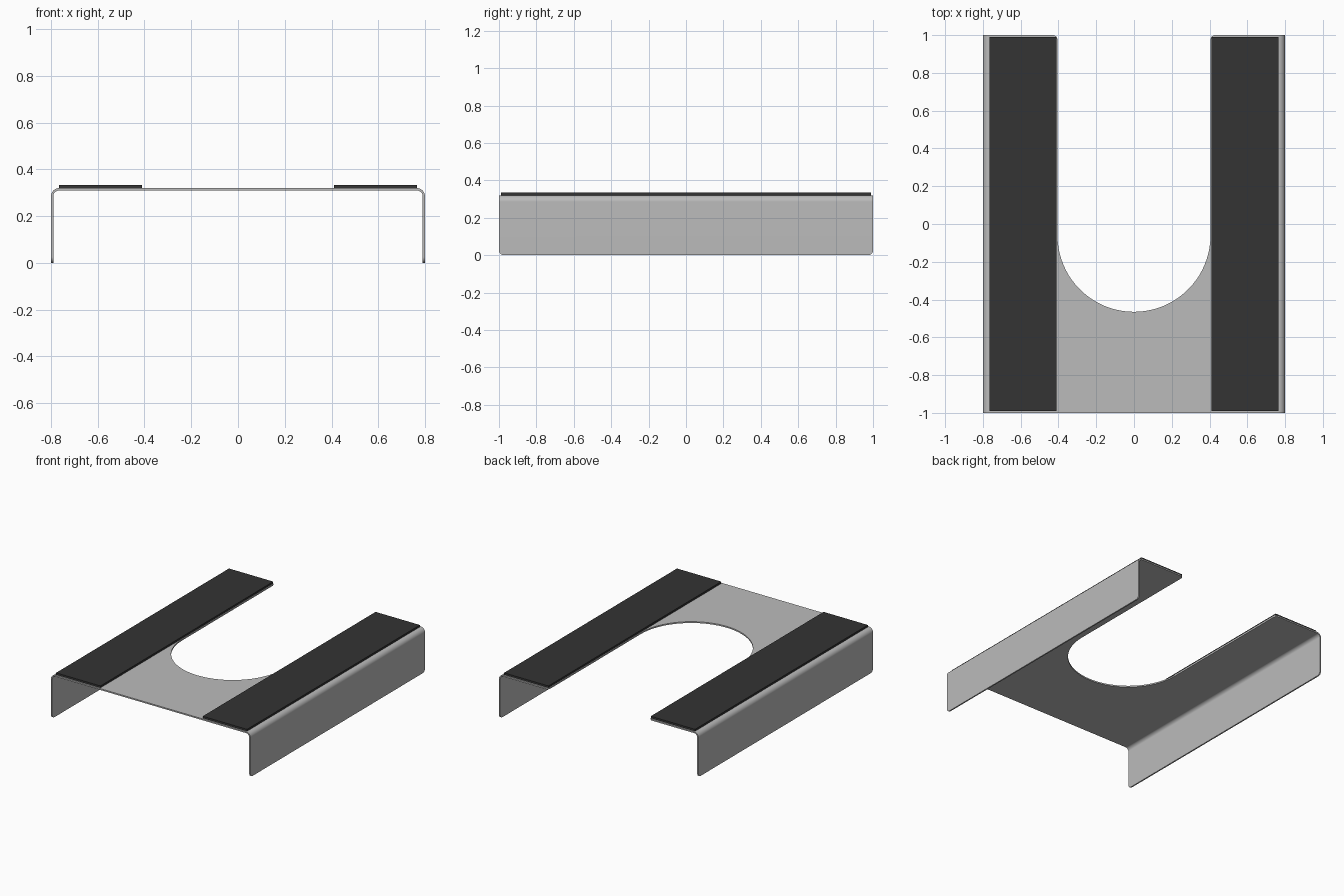
import bpy, bmesh
from math import sin, cos, pi, radians

cube = bpy.data.objects.get("Cube")
if cube:
    bpy.data.objects.remove(cube)

HALF_W, HALF_L, TOP = 0.8, 1.0, 0.32
BEND, SHEET, CORNER = 0.035, 0.01, 0.025
SLOT_R, SLOT_Y = 0.405, -0.06


def material(name, value):
    mat = bpy.data.materials.new(name)
    mat.use_nodes = True
    color = (value, value, value, 1)
    mat.diffuse_color = color
    mat.node_tree.nodes["Principled BSDF"].inputs["Base Color"].default_value = color
    return mat


def finish(bm, name, mat):
    mesh = bpy.data.meshes.new(name)
    bm.to_mesh(mesh)
    bm.free()
    obj = bpy.data.objects.new(name, mesh)
    bpy.context.collection.objects.link(obj)
    mesh.materials.append(mat)
    return obj


def arc(cx, cy, r, start, end, steps):
    angles = [radians(start + (end - start) * i / steps) for i in range(steps + 1)]
    return [(cx + r * cos(a), cy + r * sin(a)) for a in angles]


def face(bm, points):
    return bm.faces.new([bm.verts.new(p) for p in points])


metal = material("brushed grey metal", 0.5)
rubber = material("black rubber", 0.033)

# Bent sheet: outer skin, thickened inwards
bm = bmesh.new()
flat = HALF_W - BEND
inner = SLOT_R + CORNER
outline = [(-flat, HALF_L), (-flat, -HALF_L), (flat, -HALF_L), (flat, HALF_L)]
outline += arc(inner, HALF_L - CORNER, CORNER, 90, 180, 6)
outline += arc(0, SLOT_Y, SLOT_R, 0, -180, 40)
outline += arc(-inner, HALF_L - CORNER, CORNER, 0, 90, 6)
face(bm, [(x, y, TOP) for x, y in outline])

bend = arc(flat, TOP - BEND, BEND, 90, 0, 8)
flange = [(HALF_L, TOP - BEND), (-HALF_L, TOP - BEND)]
flange += arc(-HALF_L + CORNER, CORNER, CORNER, 180, 270, 6)
flange += arc(HALF_L - CORNER, CORNER, CORNER, 270, 360, 6)
for s in (1, -1):
    for (x0, z0), (x1, z1) in zip(bend, bend[1:]):
        face(bm, [(s * x0, -HALF_L, z0), (s * x1, -HALF_L, z1),
                  (s * x1, HALF_L, z1), (s * x0, HALF_L, z0)])
    face(bm, [(s * HALF_W, y, z) for y, z in flange])
bmesh.ops.remove_doubles(bm, verts=bm.verts, dist=1e-4)
bmesh.ops.recalc_face_normals(bm, faces=bm.faces)
bm.faces.ensure_lookup_table()
if bm.faces[0].normal.z < 0:
    bmesh.ops.reverse_faces(bm, faces=bm.faces)
sheet = finish(bm, "bent_sheet", metal)
solid = sheet.modifiers.new("thickness", "SOLIDIFY")
solid.thickness = SHEET
solid.offset = -1
solid.use_even_offset = True
bpy.context.view_layer.objects.active = sheet
sheet.select_set(True)
bpy.ops.object.modifier_apply(modifier="thickness")
bpy.ops.object.shade_smooth_by_angle(angle=radians(30))
sheet.modifiers.new("clean_shading", "WEIGHTED_NORMAL").keep_sharp = True

# Grip pads on the two arms
for s, side in ((1, "left"), (-1, "right")):
    bm = bmesh.new()
    bmesh.ops.create_cube(bm, size=1)
    bmesh.ops.scale(bm, vec=(0.355, 1.98, 0.014), verts=bm.verts)
    bmesh.ops.translate(bm, vec=(s * 0.588, 0, TOP + 0.007), verts=bm.verts)
    finish(bm, side + "_grip_pad", rubber)
